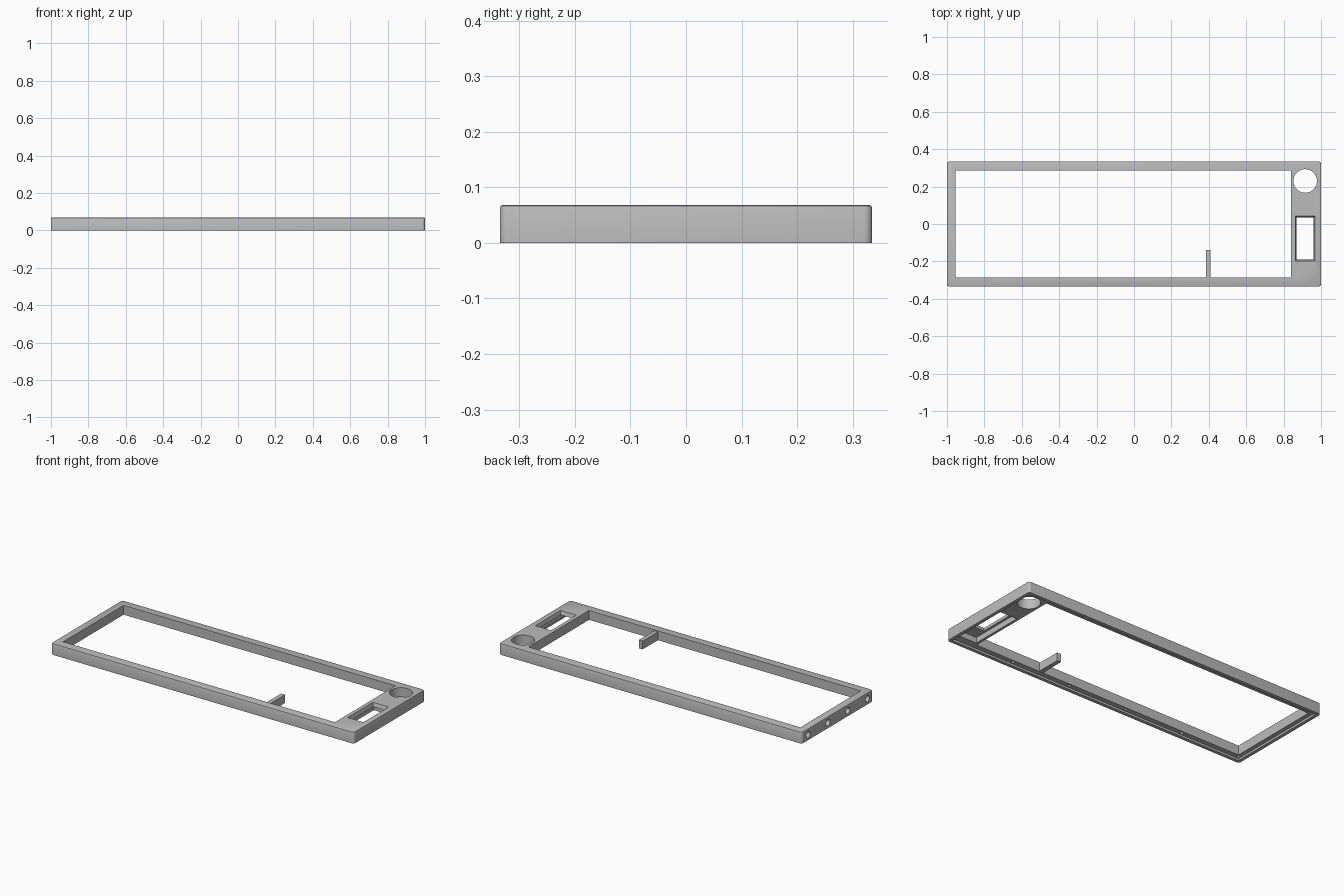
import bpy
import bmesh
from math import pi
from mathutils import Matrix, Vector

if "Cube" in bpy.data.objects:
    bpy.data.objects.remove(bpy.data.objects["Cube"], do_unlink=True)

HEIGHT = 0.068
LIP = 0.012

grey = bpy.data.materials.new("plain_grey")
grey.use_nodes = True
grey.diffuse_color = (0.5, 0.5, 0.5, 1)
grey.node_tree.nodes["Principled BSDF"].inputs["Base Color"].default_value = (0.5, 0.5, 0.5, 1)


def make_object(name, bm):
    mesh = bpy.data.meshes.new(name)
    bm.normal_update()
    bm.to_mesh(mesh)
    bm.free()
    mesh.materials.append(grey)
    obj = bpy.data.objects.new(name, mesh)
    bpy.context.collection.objects.link(obj)
    return obj


def box_mesh(x0, x1, y0, y1, z0, z1):
    bm = bmesh.new()
    low, high = Vector((x0, y0, z0)), Vector((x1, y1, z1))
    scale = Matrix.Diagonal((*(high - low), 1))
    bmesh.ops.create_cube(bm, size=1, matrix=Matrix.Translation((low + high) / 2) @ scale)
    return bm


def box(name, *bounds):
    return make_object(name, box_mesh(*bounds))


def cylinder(name, centre, radius, depth, sides=24, axis="Z"):
    bm = bmesh.new()
    turn = Matrix.Rotation(pi / 2, 4, "Y") if axis == "X" else Matrix()
    bmesh.ops.create_cone(bm, cap_ends=True, segments=sides, radius1=radius, radius2=radius,
                          depth=depth, matrix=Matrix.Translation(centre) @ turn)
    return make_object(name, bm)


def combine(target, tool, operation="DIFFERENCE"):
    mod = target.modifiers.new("combine", "BOOLEAN")
    mod.operation = operation
    mod.solver = "EXACT"
    mod.object = tool
    bpy.context.view_layer.objects.active = target
    bpy.ops.object.modifier_apply(modifier=mod.name)
    bpy.data.objects.remove(tool, do_unlink=True)


# Outer slab with rounded corners and a softened top edge
bm = box_mesh(-1, 1, -0.335, 0.335, 0, HEIGHT)
upright = [e for e in bm.edges if abs(e.verts[0].co.z - e.verts[1].co.z) > 0.01]
bmesh.ops.bevel(bm, geom=upright, offset=0.015, segments=5, profile=0.5, affect="EDGES")
rim = [e for e in bm.edges if all(v.co.z > HEIGHT - 0.001 for v in e.verts)]
bmesh.ops.bevel(bm, geom=rim, offset=0.005, segments=2, profile=0.5, affect="EDGES")
frame = make_object("frame", bm)

# Main window and shallow recess for a back cover
combine(frame, box("window_cutter", -0.955, 0.84, -0.285, 0.285, -1, 1))
combine(frame, box("cover_recess_cutter", -0.98, 0.98, -0.315, 0.315, -0.1, LIP))

# Round opening and the pocket behind the slot
combine(frame, cylinder("dial_cutter", (0.915, 0.23, 0), 0.063, 1, 64))
combine(frame, box("pocket_cutter", 0.855, 0.975, -0.27, 0.06, -0.1, 0.045))

# Slot that narrows towards the inside
bm = box_mesh(0.862, 0.967, -0.197, 0.042, 0.03, HEIGHT + 0.001)
for v in bm.verts:
    if v.co.z < 0.04:
        v.co.x += 0.011 if v.co.x < 0.9 else -0.011
        v.co.y += 0.011 if v.co.y < 0 else -0.011
combine(frame, make_object("slot_cutter", bm))

# Screw holes along both long rails
for side in (-1, 1):
    for i in range(6):
        x = -0.967 + i * 0.3868
        combine(frame, cylinder("screw_cutter", (x, side * 0.3, 0.02), 0.009, 0.04, 16))

# Blind holes in the end wall
for i in range(4):
    y = -0.286 + i * 0.187
    combine(frame, cylinder("end_hole_cutter", (-1, y, 0.033), 0.019, 0.05, 24, "X"))

# Short support arm reaching into the window
combine(frame, box("support_arm", 0.384, 0.41, -0.3, -0.14, LIP + 0.001, 0.062), "UNION")

# Smooth curves while keeping sharp edges
bpy.ops.object.select_all(action="DESELECT")
frame.select_set(True)
bpy.context.view_layer.objects.active = frame
bpy.ops.object.shade_smooth_by_angle(angle=pi / 6)
